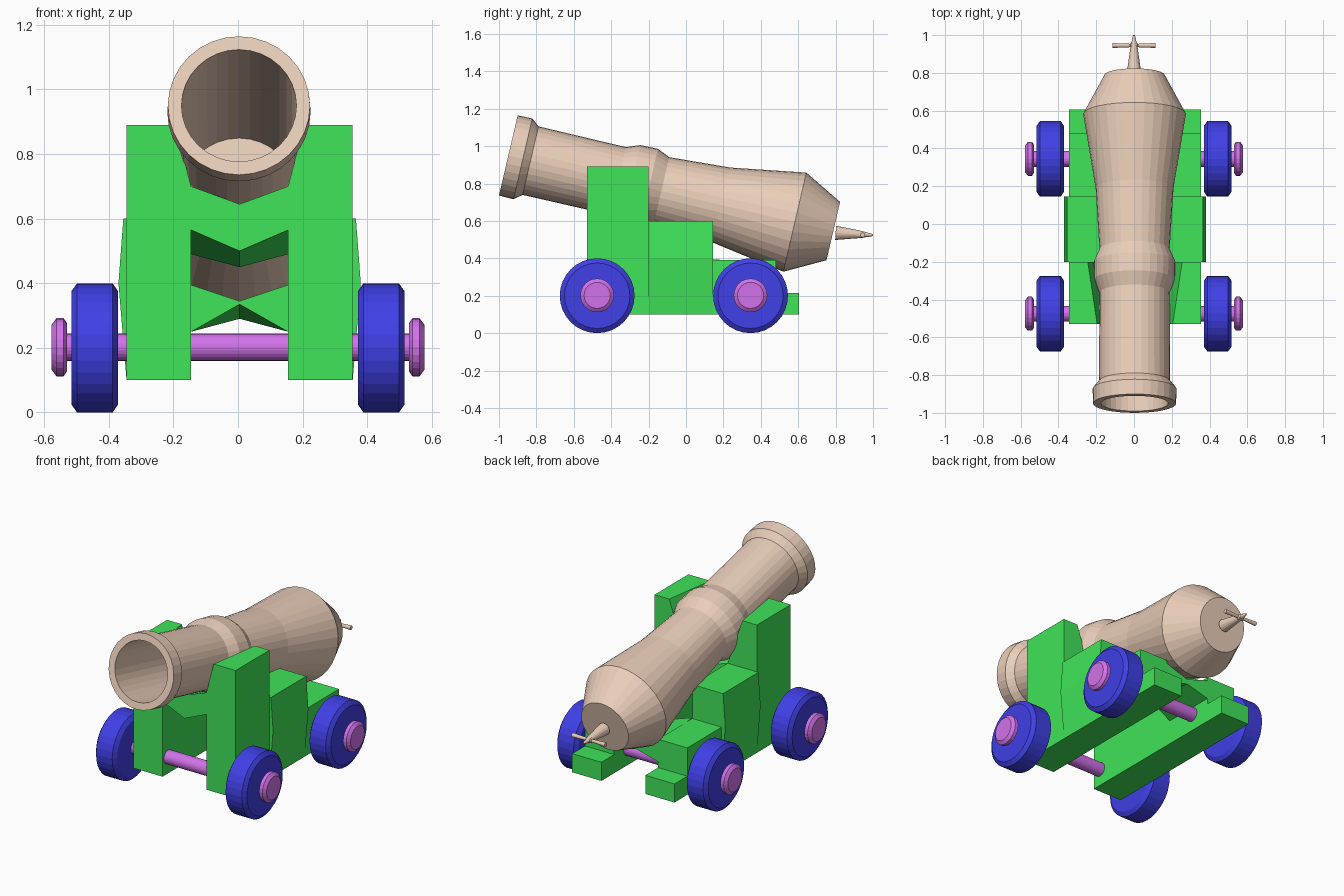
import bpy, bmesh, math
from mathutils import Vector

if "Cube" in bpy.data.objects:
    bpy.data.objects.remove(bpy.data.objects["Cube"])


def material(name, rgb):
    m = bpy.data.materials.new(name)
    m.diffuse_color = (*rgb, 1)
    m.use_nodes = True
    m.node_tree.nodes["Principled BSDF"].inputs["Base Color"].default_value = m.diffuse_color
    return m


BRONZE = material("bronze", (0.83, 0.62, 0.49))
GREEN = material("green_paint", (0.05, 0.78, 0.10))
BLUE = material("blue_paint", (0.05, 0.05, 0.80))
PURPLE = material("purple_paint", (0.65, 0.17, 0.83))


def finish(name, bm, mat, mirror=False, offset=0.0):
    bmesh.ops.recalc_face_normals(bm, faces=bm.faces)
    me = bpy.data.meshes.new(name)
    bm.to_mesh(me)
    bm.free()
    me.materials.append(mat)
    ob = bpy.data.objects.new(name, me)
    ob.location.x = offset
    bpy.context.collection.objects.link(ob)
    if mirror:
        ob.modifiers.new("mirror", 'MIRROR').use_axis[0] = True
    return ob


def loft(bm, sections):
    """Skin closed cross-sections and cap both ends."""
    rings = [[bm.verts.new(p) for p in s] for s in sections]
    n = len(rings[0])
    for a, b in zip(rings, rings[1:]):
        for i in range(n):
            j = (i + 1) % n
            bm.faces.new((a[i], a[j], b[j], b[i]))
    bm.faces.new(rings[0])
    bm.faces.new(rings[-1])


def lathe(bm, profile, origin, direction, sides):
    """Revolve (distance, radius) points about an axis."""
    q = Vector(direction).to_track_quat('Z', 'Y')
    o = Vector(origin)
    angles = [2 * math.pi * i / sides for i in range(sides)]
    loft(bm, [[o + q @ Vector((r * math.cos(a), r * math.sin(a), t)) for a in angles]
              for t, r in profile])


def section(y, outline):
    return [(x, y, z) for x, z in outline]


# Barrel with bore, muzzle ring, trunnion ring and tapered breech
bm = bmesh.new()
lathe(bm, [(1.20, 0.176), (0, 0.178), (0, 0.22), (0.08, 0.222), (0.122, 0.188),
           (0.603, 0.186), (0.674, 0.214), (0.771, 0.216), (0.84, 0.186),
           (1.17, 0.206), (1.573, 0.272), (1.784, 0.16)],
      (0, -0.95, 0.95), (0, 0.974, -0.2267), 32)
finish("barrel", bm, BRONZE, offset=0.003)

# Breech handle: tapered neck and a small crossbar
bm = bmesh.new()
lathe(bm, [(0, 0.038), (0.13, 0.02), (0.145, 0.017), (0.19, 0.008), (0.20, 0.004)],
      (0, 0.80, 0.536), (0, 0.996, -0.06), 16)
lathe(bm, [(-0.113, 0.013), (-0.02, 0.009), (-0.015, 0.016), (0.015, 0.016),
           (0.02, 0.009), (0.113, 0.013)],
      (0, 0.945, 0.525), (1, 0, 0), 12)
finish("breech_handle", bm, BRONZE)

# Stepped carriage cheeks: cradle, bulged middle, rear step and tail
bm = bmesh.new()
loft(bm, [section(-0.53, [(0.15, 0.10), (0.35, 0.10), (0.35, 0.89), (0.20, 0.89), (0.15, 0.70)]),
          section(-0.20, [(0.15, 0.10), (0.35, 0.10), (0.35, 0.89), (0.25, 0.89), (0.15, 0.60)])])
middle = [(0.15, 0.10), (0.35, 0.10), (0.375, 0.40), (0.36, 0.60), (0.15, 0.60)]
loft(bm, [section(-0.20, middle), section(0.145, middle)])
for y0, y1, top in ((0.145, 0.48, 0.39), (0.48, 0.605, 0.215)):
    box = [(0.15, 0.10), (0.35, 0.10), (0.35, top), (0.15, top)]
    loft(bm, [section(y0, box), section(y1, box)])
finish("carriage_cheeks", bm, GREEN, mirror=True, offset=0.005)


# V-topped cross braces between the cheeks
def brace(name, ends):
    bm = bmesh.new()
    loft(bm, [section(y, [(-0.15, ts), (0, tc), (0.15, ts), (0.15, bs), (0, bc), (-0.15, bs)])
              for y, ts, tc, bs, bc in ends])
    finish(name, bm, GREEN, offset=0.005)


brace("front_brace", [(-0.53, 0.70, 0.645, 0.565, 0.50), (-0.20, 0.60, 0.55, 0.49, 0.45)])
brace("rear_brace", [(0.145, 0.395, 0.345, 0.25, 0.335), (0.48, 0.37, 0.32, 0.25, 0.29)])

# Axles with end hubs, and chamfered wheels
for label, y in (("front", -0.475), ("rear", 0.345)):
    bm = bmesh.new()
    half = [(0.53, 0.042), (0.53, 0.075), (0.54, 0.09), (0.562, 0.09), (0.577, 0.07)]
    lathe(bm, [(-t, r) for t, r in reversed(half)] + half, (0, y, 0.202), (1, 0, 0), 24)
    finish(label + "_axle", bm, PURPLE)
    bm = bmesh.new()
    lathe(bm, [(0.371, 0.175), (0.388, 0.2), (0.498, 0.2), (0.516, 0.175)],
          (0, y, 0.2), (1, 0, 0), 32)
    finish(label + "_wheels", bm, BLUE, mirror=True)
